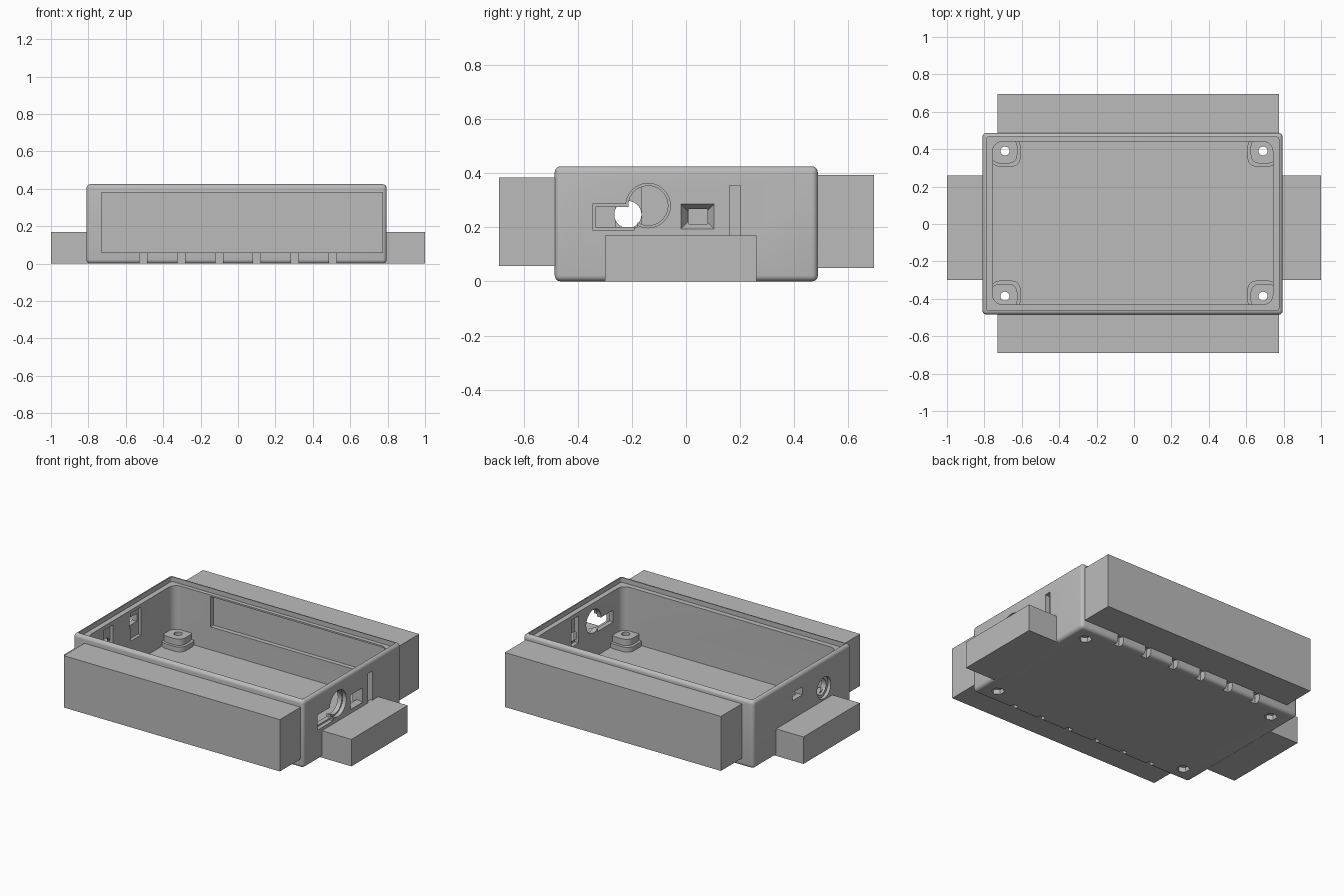
import bpy, bmesh, math
from mathutils import Matrix, Vector

if "Cube" in bpy.data.objects:
    bpy.data.objects.remove(bpy.data.objects["Cube"])

grey = bpy.data.materials.new("plain_grey")
grey.diffuse_color = (0.5, 0.5, 0.5, 1)
grey.use_nodes = True
grey.node_tree.nodes["Principled BSDF"].inputs["Base Color"].default_value = grey.diffuse_color


def add_object(name, bm):
    bmesh.ops.recalc_face_normals(bm, faces=bm.faces[:])
    mesh = bpy.data.meshes.new(name)
    bm.to_mesh(mesh)
    bm.free()
    mesh.materials.append(grey)
    ob = bpy.data.objects.new(name, mesh)
    bpy.context.collection.objects.link(ob)
    return ob


def box(name, x, y, z, upright=0, rim=0, segments=5):
    """Box from three ranges, with optional rounding of upright edges or of every edge."""
    bm = bmesh.new()
    bmesh.ops.create_cube(bm, size=1)
    for v in bm.verts:
        v.co = Vector([r[0] if c < 0 else r[1] for c, r in zip(v.co, (x, y, z))])
    if upright:
        edges = [e for e in bm.edges if abs(e.verts[0].co.z - e.verts[1].co.z) > 1e-5]
        bmesh.ops.bevel(bm, geom=edges, offset=upright, segments=segments,
                        profile=0.5, affect='EDGES')
    if rim:
        bmesh.ops.bevel(bm, geom=bm.edges[:], offset=rim, segments=segments,
                        profile=0.5, affect='EDGES')
    return add_object(name, bm)


def cylinder(name, centre, radius, depth, sides=48, axis='Z'):
    bm = bmesh.new()
    turn = Matrix.Rotation(math.pi / 2, 4, 'Y') if axis == 'X' else Matrix()
    bmesh.ops.create_cone(bm, cap_ends=True, segments=sides, radius1=radius, radius2=radius,
                          depth=depth, matrix=Matrix.Translation(centre) @ turn)
    return add_object(name, bm)


def taper(name, x, y, z, shrink):
    """Box along x whose far end is narrowed."""
    ob = box(name, x, y, z)
    mid = Vector((0, sum(y) / 2, sum(z) / 2))
    for v in ob.data.vertices:
        if abs(v.co.x - x[0]) < 1e-5:
            v.co.y += math.copysign(shrink, mid.y - v.co.y)
            v.co.z += math.copysign(shrink, mid.z - v.co.z)
    return ob


def combine(target, tool, operation='DIFFERENCE'):
    mod = target.modifiers.new("combine", 'BOOLEAN')
    mod.operation, mod.object, mod.solver = operation, tool, 'EXACT'
    bpy.context.view_layer.objects.active = target
    bpy.ops.object.modifier_apply(modifier=mod.name)
    bpy.data.objects.remove(tool)


# Open tray with rounded edges and a stepped rim
tray = box("tray", (-0.81, 0.795), (-0.485, 0.487), (0, 0.425), rim=0.022)
combine(tray, box("cavity", (-0.755, 0.742), (-0.43, 0.44), (0.05, 0.6), upright=0.05))
combine(tray, box("rim_step", (-0.788, 0.774), (-0.462, 0.465), (0.395, 0.6), upright=0.01))

# Screw posts in the corners, stepped, with nut pockets underneath
posts = [(sx * 0.69, 0.002 + sy * 0.388, sx, sy) for sx in (-1, 1) for sy in (-1, 1)]
for px, py, sx, sy in posts:
    for reach, top in ((0.083, 0.08), (0.066, 0.12)):
        xs = sorted((px - sx * reach, px + sx * 0.075))
        ys = sorted((py - sy * reach, py + sy * 0.07))
        combine(tray, box("post", xs, ys, (0.03, top), upright=0.045), 'UNION')
for px, py, sx, sy in posts:
    combine(tray, cylinder("screw_hole", (px, py, 0.1), 0.024, 0.3, 24))
    combine(tray, cylinder("nut_pocket", (px, py, 0.0), 0.038, 0.06, 6))

# Notches along the lower front and back edges
for i in range(6):
    cx = -0.506 + i * 0.2024
    for y in ((-0.6, -0.445), (0.447, 0.6)):
        combine(tray, box("notch", (cx - 0.02, cx + 0.02), y, (-0.1, 0.056)))

# Right wall: round socket with side slot, tapered port and shallow groove
combine(tray, cylinder("socket_outer", (0.83, -0.14, 0.28), 0.082, 0.12, axis='X'))
combine(tray, box("slot_outer", (0.77, 0.9), (-0.345, -0.19), (0.19, 0.285)))
combine(tray, cylinder("socket_inner", (0.76, -0.14, 0.28), 0.073, 0.12, axis='X'))
combine(tray, box("slot_inner", (0.7, 0.9), (-0.335, -0.18), (0.2, 0.275)))
combine(tray, taper("port", (0.755, 0.797), (-0.02, 0.105), (0.193, 0.287), 0.028))
combine(tray, box("port_recess", (0.7, 0.768), (0.01, 0.08), (0.2, 0.37)))
combine(tray, taper("groove", (0.765, 0.797), (0.16, 0.2), (0.1, 0.355), 0.001))

# Left wall: round socket, small port and the pockets behind them
combine(tray, cylinder("left_socket_outer", (-0.84, -0.215, 0.247), 0.068, 0.1, axis='X'))
combine(tray, cylinder("left_socket_inner", (-0.78, -0.215, 0.247), 0.05, 0.12, axis='X'))
combine(tray, box("left_pocket", (-0.775, -0.7), (-0.26, -0.165), (0.18, 0.37)))
combine(tray, box("left_port_recess", (-0.775, -0.7), (0.01, 0.115), (0.2, 0.375)))
combine(tray, box("left_port", (-0.9, -0.7), (0.0, 0.1), (0.285, 0.335)))

# Shallow window on the inside of the back wall
combine(tray, box("back_window", (-0.5, 0.72), (0.4, 0.468), (0.195, 0.385)))

# Solid blocks on the four sides
box("front_block", (-0.73, 0.775), (-0.69, -0.475), (0.057, 0.383))
box("back_block", (-0.73, 0.775), (0.475, 0.695), (0.05, 0.393))
box("left_block", (-1, -0.795), (-0.3, 0.26), (0, 0.17))
box("right_block", (0.78, 1), (-0.3, 0.26), (0, 0.17))

# Smooth only the rounded edges
bpy.ops.object.select_all(action='DESELECT')
tray.select_set(True)
bpy.context.view_layer.objects.active = tray
bpy.ops.object.shade_smooth_by_angle(angle=math.radians(30))
